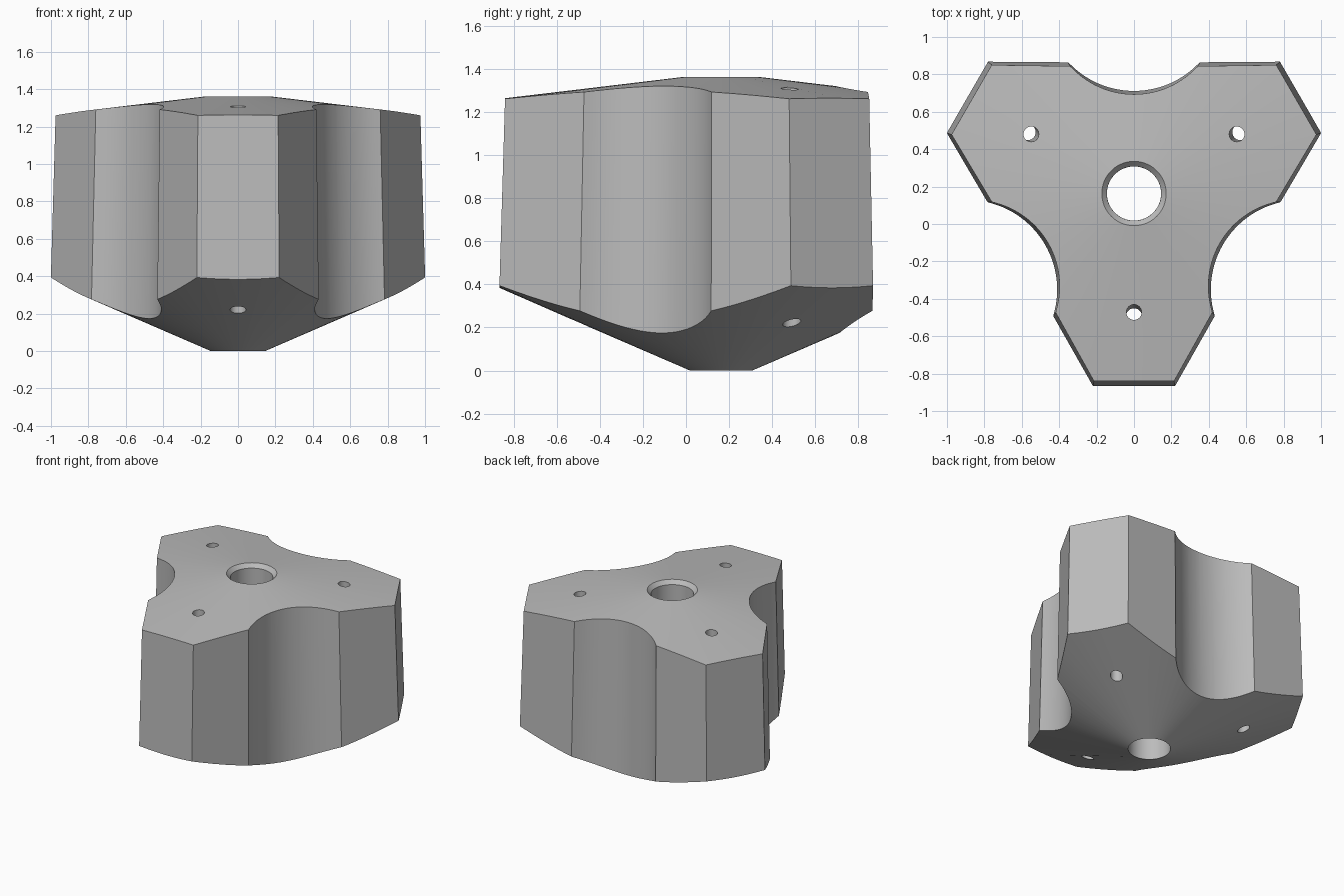
import bpy, bmesh, math
from mathutils import Matrix, Vector

cube = bpy.data.objects.get("Cube")
if cube:
    bpy.data.objects.remove(cube, do_unlink=True)

CENTRE_Y = 0.163
SEGMENTS = 96

grey = bpy.data.materials.new("plain grey")
grey.use_nodes = True
COLOUR = (0.5, 0.5, 0.5, 1)
grey.diffuse_color = COLOUR
grey.node_tree.nodes["Principled BSDF"].inputs["Base Color"].default_value = COLOUR


def make_object(name, bm):
    bmesh.ops.recalc_face_normals(bm, faces=bm.faces)
    mesh = bpy.data.meshes.new(name)
    bm.to_mesh(mesh)
    bm.free()
    mesh.materials.append(grey)
    obj = bpy.data.objects.new(name, mesh)
    bpy.context.collection.objects.link(obj)
    return obj


def lathe(name, profile):
    """Spin a closed (radius, height) profile into a ring."""
    bm = bmesh.new()
    rings = []
    for i in range(SEGMENTS):
        a = 2 * math.pi * i / SEGMENTS
        rings.append([bm.verts.new((r * math.cos(a), r * math.sin(a), z)) for r, z in profile])
    n = len(profile)
    for i, ring in enumerate(rings):
        nxt = rings[(i + 1) % SEGMENTS]
        for j in range(n):
            k = (j + 1) % n
            bm.faces.new((ring[j], nxt[j], nxt[k], ring[k]))
    return make_object(name, bm)


def prism(name, outline, bottom, top):
    bm = bmesh.new()
    base = bm.faces.new([bm.verts.new((x, y, bottom)) for x, y in outline])
    walls = bmesh.ops.extrude_face_region(bm, geom=[base])["geom"]
    moved = [v for v in walls if isinstance(v, bmesh.types.BMVert)]
    bmesh.ops.translate(bm, verts=moved, vec=(0, 0, top - bottom))
    return make_object(name, bm)


def boolean(obj, cutter, operation):
    mod = obj.modifiers.new(operation.title(), "BOOLEAN")
    mod.object = cutter
    mod.operation = operation
    mod.solver = "EXACT"
    bpy.context.view_layer.objects.active = obj
    bpy.ops.object.modifier_apply(modifier=mod.name)
    bpy.data.objects.remove(cutter, do_unlink=True)


# Conical base, shallow conical top, and central bore with a chamfered mouth
body = lathe("three_lobed_body", [
    (0.143, 0), (1.2, 0.458), (1.2, 1.243), (0.177, 1.362), (0.149, 1.334)])

# Outline: one lobe and one concave scoop, repeated three times
scoop_radius, scoop_distance = 0.473, 1.018
half_angle = math.asin(0.35 / scoop_radius)
third = []
for x, y in ((-0.43, -0.653), (-0.22, -1.028), (0.22, -1.028), (0.43, -0.653)):
    third.append(Vector((x, y)))
out = math.radians(-30)
scoop_centre = scoop_distance * Vector((math.cos(out), math.sin(out)))
STEPS = 28
for i in range(1, STEPS):
    a = out + math.pi + half_angle - 2 * half_angle * i / STEPS
    third.append(scoop_centre + scoop_radius * Vector((math.cos(a), math.sin(a))))
outline = []
for turn in range(3):
    rot = Matrix.Rotation(turn * 2 * math.pi / 3, 2)
    outline += [rot @ p for p in third]
boolean(body, prism("outline_cutter", outline, -0.2, 1.6), "INTERSECT")

# One small through hole in each lobe
for turn in range(3):
    a = -math.pi / 2 + turn * 2 * math.pi / 3
    circle = [(0.652 * math.cos(a) + 0.042 * math.cos(t), 0.652 * math.sin(a) + 0.042 * math.sin(t))
              for t in (2 * math.pi * i / 32 for i in range(32))]
    boolean(body, prism("hole_cutter", circle, -0.2, 1.6), "DIFFERENCE")

# Slight draft: the whole body narrows towards the top
for v in body.data.vertices:
    s = 1 - 0.029 * (v.co.z - 0.4)
    v.co.x *= s
    v.co.y = v.co.y * s + CENTRE_Y

bpy.ops.object.select_all(action="DESELECT")
body.select_set(True)
bpy.context.view_layer.objects.active = body
bpy.ops.object.shade_smooth_by_angle(angle=math.radians(25))
